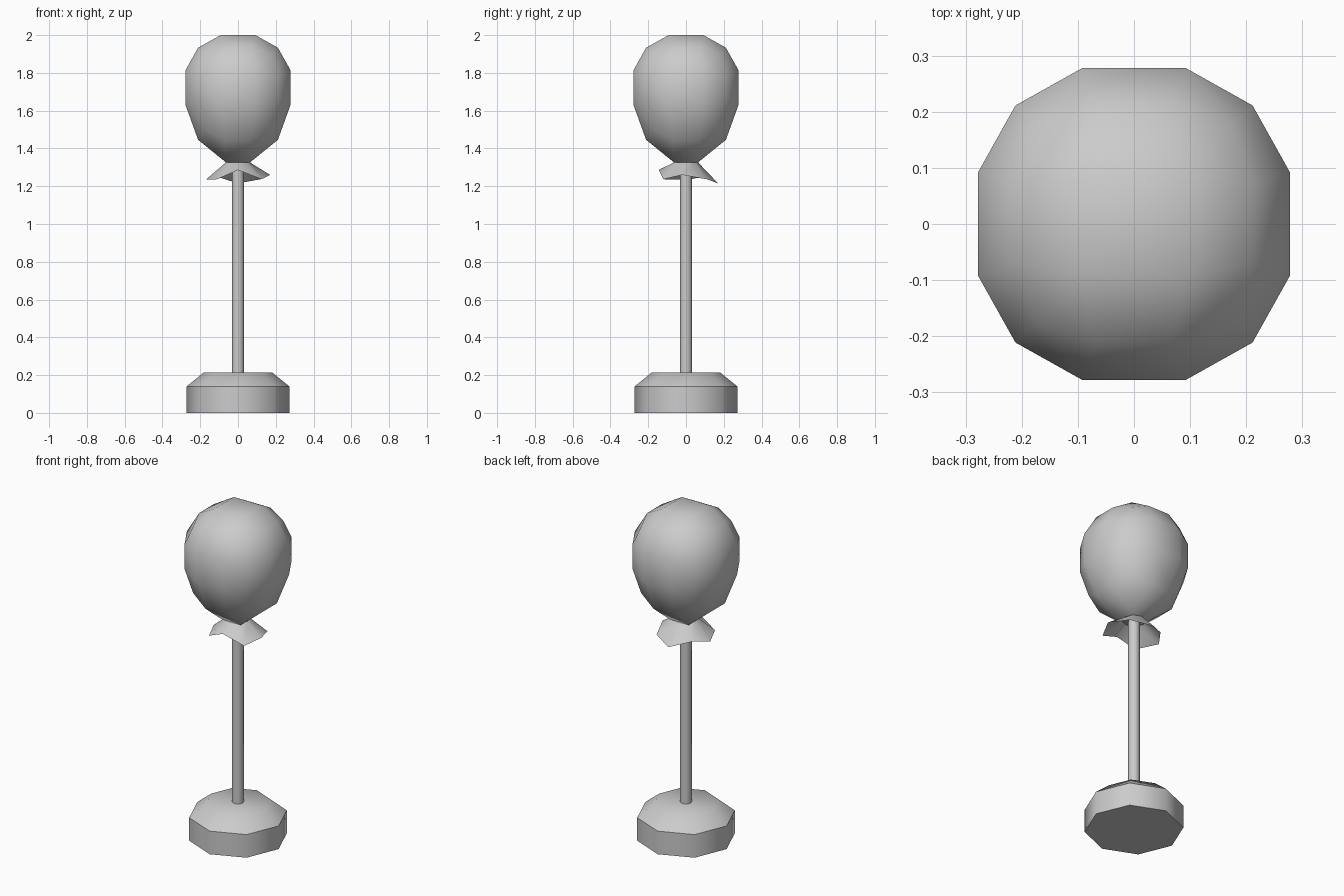
import bpy, bmesh, math
from mathutils import Vector

if "Cube" in bpy.data.objects:
    bpy.data.objects.remove(bpy.data.objects["Cube"])


def make(name, bm, angle):
    me = bpy.data.meshes.new(name)
    bmesh.ops.recalc_face_normals(bm, faces=bm.faces)
    bm.to_mesh(me)
    bm.free()
    ob = bpy.data.objects.new(name, me)
    bpy.context.collection.objects.link(ob)
    bpy.ops.object.select_all(action='DESELECT')
    ob.select_set(True)
    bpy.context.view_layer.objects.active = ob
    bpy.ops.object.shade_smooth_by_angle(angle=math.radians(angle))
    return ob


def lathe(name, profile, sides, angle):
    """Closed solid from (radius, z) rings."""
    bm = bmesh.new()
    rings = [[bm.verts.new((r * math.cos(2 * math.pi * i / sides),
                            r * math.sin(2 * math.pi * i / sides), z))
              for i in range(sides)] for r, z in profile]
    for a, b in zip(rings, rings[1:]):
        for i in range(sides):
            j = (i + 1) % sides
            bm.faces.new((a[i], a[j], b[j], b[i]))
    bm.faces.new(rings[0])
    bm.faces.new(rings[-1])
    return make(name, bm, angle)


# Weighted base and stick
lathe("base", [(0.272, 0.0), (0.272, 0.14), (0.18, 0.215)], 8, 48)
lathe("stick", [(0.033, 0.2), (0.033, 1.32)], 8, 60)

# Balloon: 3x3 cube pushed to a sphere, lower part pulled down to a neck
bm = bmesh.new()
bmesh.ops.create_cube(bm, size=2)
bmesh.ops.subdivide_edges(bm, edges=bm.edges[:], cuts=2, use_grid_fill=True)
for v in bm.verts:
    p = v.co.normalized() * 0.307
    if p.z < -0.25:
        p = Vector((p.x * 0.68, p.y * 0.68, p.z - 0.119))
    elif p.z < -0.2:
        p.z -= 0.065
    elif p.z < -0.15:
        p.z -= 0.045
    v.co = p + Vector((0, 0, 1.722))
make("balloon", bm, 60)

# Ruffled skirt under the neck
hem = [(0.17, -0.02, 1.26), (0.12, 0.11, 1.237), (0, 0.17, 1.215),
       (-0.11, 0.095, 1.25), (-0.17, 0.01, 1.235), (-0.11, -0.12, 1.237),
       (0, -0.145, 1.286), (0.125, -0.12, 1.237)]
bm = bmesh.new()
low = [bm.verts.new(p) for p in hem]
top = [bm.verts.new((0.065 * math.cos(i * math.pi / 4),
                     0.065 * math.sin(i * math.pi / 4), 1.325)) for i in range(8)]
for i in range(8):
    j = (i + 1) % 8
    bm.faces.new((low[i], low[j], top[j], top[i]))
make("skirt", bm, 60)
